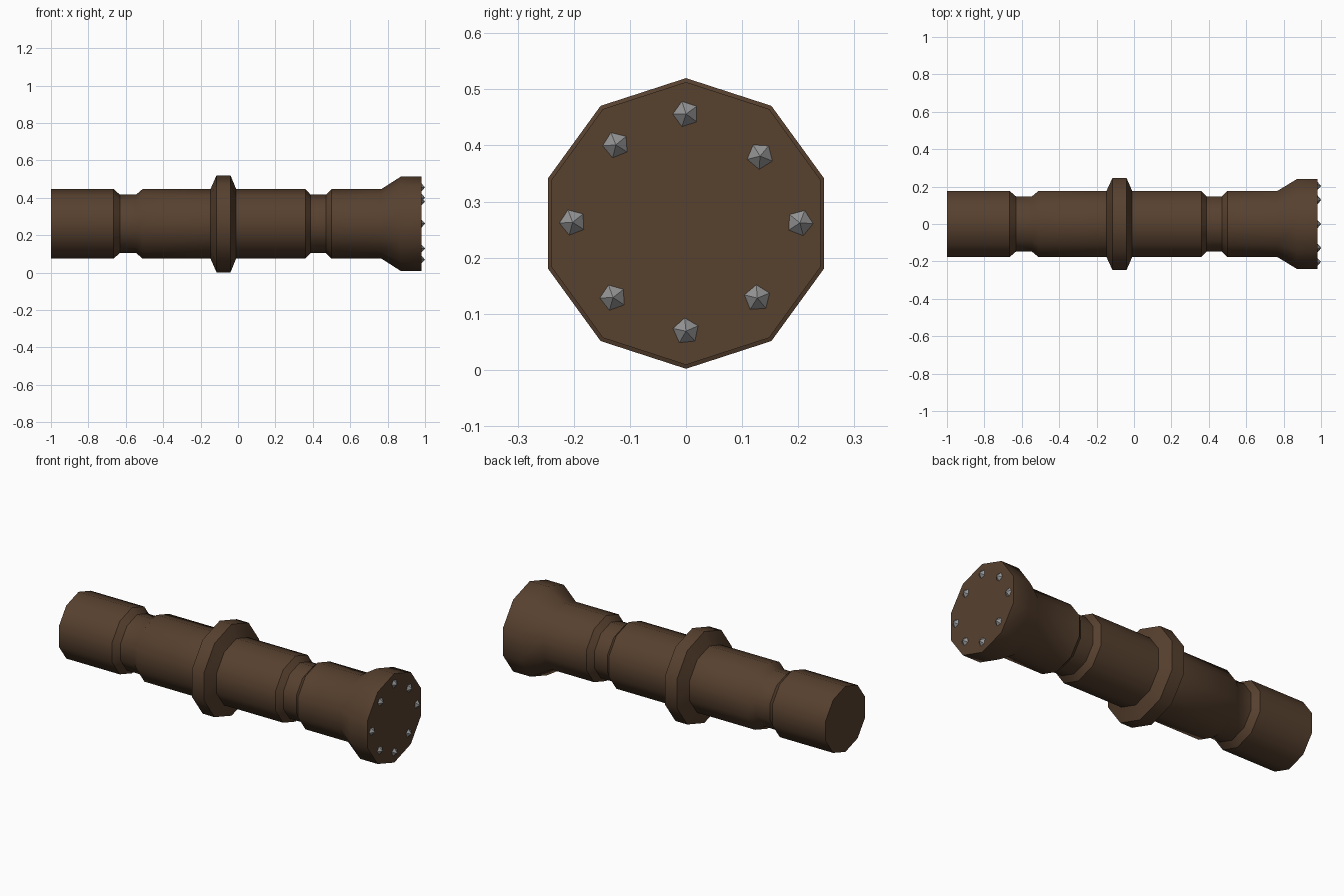
import bpy, bmesh
from math import sin, cos, tau, radians
from mathutils import Matrix

if "Cube" in bpy.data.objects:
    bpy.data.objects.remove(bpy.data.objects["Cube"])

AXIS_Z = 0.261
SIDES = 10


def material(name, rgb):
    m = bpy.data.materials.new(name)
    m.diffuse_color = (*rgb, 1)
    m.use_nodes = True
    m.node_tree.nodes["Principled BSDF"].inputs["Base Color"].default_value = m.diffuse_color
    return m


def finish(bm, name, mat):
    bmesh.ops.recalc_face_normals(bm, faces=bm.faces)
    me = bpy.data.meshes.new(name)
    bm.to_mesh(me)
    bm.free()
    me.materials.append(mat)
    ob = bpy.data.objects.new(name, me)
    bpy.context.collection.objects.link(ob)
    return ob


def lathe_x(name, profile, mat):
    """Ten-sided turned solid along x, with a corner pointing up."""
    bm = bmesh.new()
    rings = []
    for x, r in profile:
        rings.append([bm.verts.new((x, r * sin(tau * i / SIDES),
                                    AXIS_Z + r * cos(tau * i / SIDES)))
                      for i in range(SIDES)])
    for a, b in zip(rings, rings[1:]):
        for i in range(SIDES):
            j = (i + 1) % SIDES
            bm.faces.new((a[i], a[j], b[j], b[i]))
    bm.faces.new(rings[0])
    bm.faces.new(rings[-1])
    return finish(bm, name, mat)


wood = material("brown", (0.095, 0.052, 0.028))
steel = material("steel_grey", (0.30, 0.30, 0.30))

# Shaft with two grooves, central collar and flared striking head
BODY, GROOVE, COLLAR, HEAD = 0.186, 0.156, 0.259, 0.252
shaft = lathe_x("shaft", [
    (-1.0, BODY), (-0.665, BODY), (-0.632, GROOVE),
    (-0.545, GROOVE), (-0.51, BODY),
    (-0.147, BODY), (-0.115, COLLAR), (-0.04, COLLAR), (-0.01, BODY),
    (0.36, BODY), (0.388, GROOVE), (0.47, GROOVE), (0.50, BODY),
    (0.767, BODY), (0.87, HEAD), (0.98, HEAD)], wood)
bpy.context.view_layer.objects.active = shaft
shaft.select_set(True)
bpy.ops.object.shade_smooth_by_angle(angle=radians(40))

# Pointed five-sided studs on the head: y, z, twist in degrees
studs = [(0, 0.456, 0), (-0.125, 0.401, 4), (-0.202, 0.263, 3),
         (-0.130, 0.129, 2), (0, 0.069, -12), (0.127, 0.128, -14),
         (0.203, 0.262, 33), (0.132, 0.381, 14)]
for n, (y, z, twist) in enumerate(studs, 1):
    bm = bmesh.new()
    place = (Matrix.Translation((0.989, y, z)) @ Matrix.Rotation(radians(twist), 4, 'X')
             @ Matrix.Rotation(radians(90), 4, 'Y') @ Matrix.Rotation(radians(90), 4, 'Z'))
    # cone corner faces +z in world space after turning onto x
    place = place @ Matrix.Rotation(radians(90), 4, 'Z')
    bmesh.ops.create_cone(bm, cap_ends=True, segments=5, radius1=0.026,
                          radius2=0, depth=0.022, matrix=place)
    bmesh.ops.remove_doubles(bm, verts=bm.verts, dist=1e-5)
    finish(bm, f"stud_{n}", steel)
